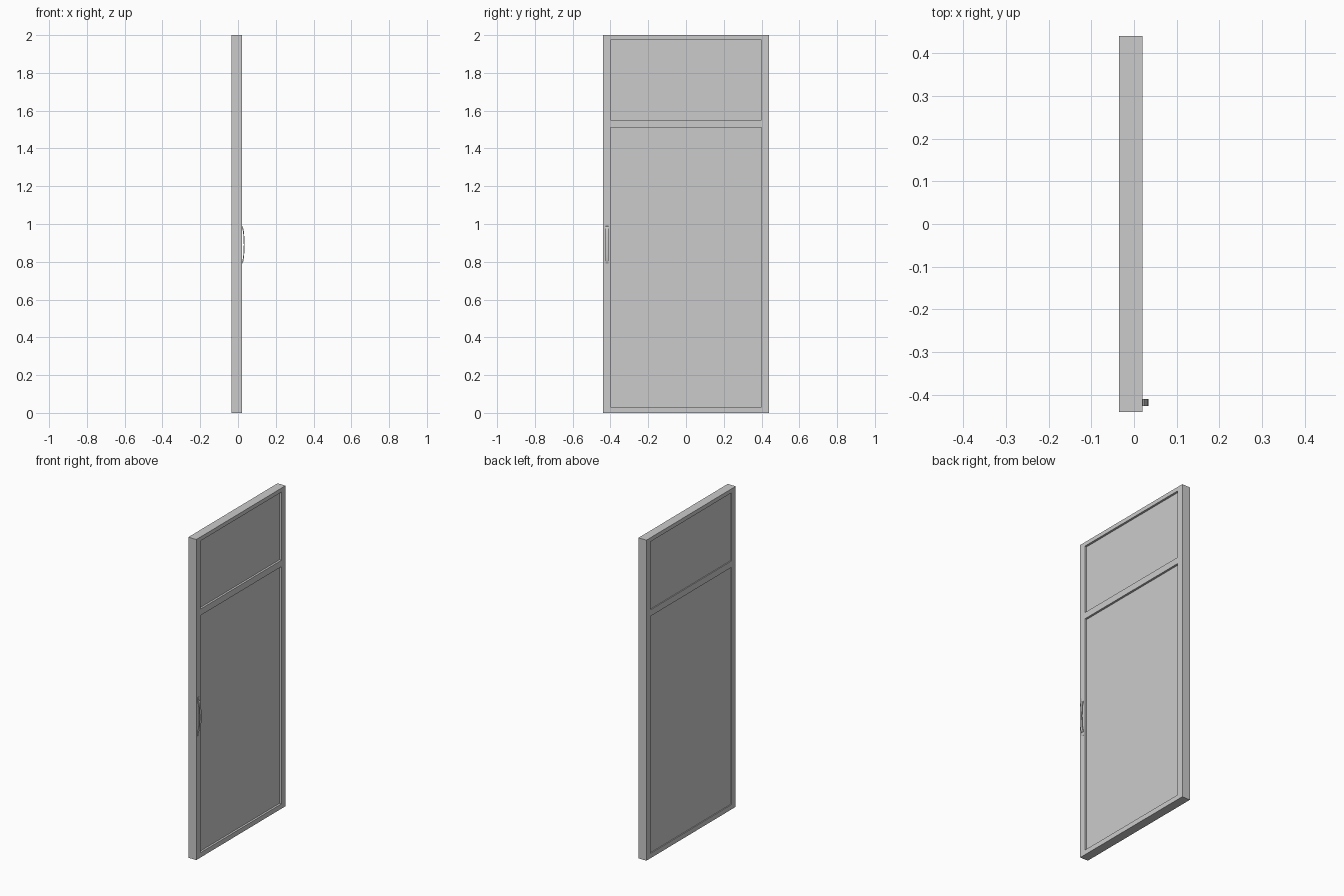
import bpy, bmesh, math

if "Cube" in bpy.data.objects:
    bpy.data.objects.remove(bpy.data.objects["Cube"])

X0, X1 = -0.035, 0.02      # frame depth
W, H = 0.44, 2.0           # half width, height
INNER = 0.40               # half width of the panel opening


def box(name, lo, hi, bevel=0.0):
    bm = bmesh.new()
    bmesh.ops.create_cube(bm, size=1)
    for v in bm.verts:
        v.co = [(a + b) / 2 + c * (b - a) for a, b, c in zip(lo, hi, v.co)]
    me = bpy.data.meshes.new(name)
    bm.to_mesh(me)
    bm.free()
    ob = bpy.data.objects.new(name, me)
    bpy.context.collection.objects.link(ob)
    if bevel:
        m = ob.modifiers.new("bevel", 'BEVEL')
        m.width = bevel
        m.segments = 2
    return ob


# Frame: two stiles and three rails
for side, y in (("left", -W), ("right", INNER)):
    box(side + "_stile", (X0, y, 0), (X1, y + W - INNER, H))
for name, z0, z1 in (("bottom_rail", 0, 0.03), ("middle_rail", 1.51, 1.55),
                     ("top_rail", 1.975, H)):
    box(name, (X0, -INNER, z0), (X1, INNER, z1))

# Recessed panels, deeper on the handle side
for name, z0, z1 in (("lower_panel", 0.03, 1.51), ("upper_panel", 1.55, 1.975)):
    box(name, (X0 + 0.006, -INNER, z0), (X1 - 0.013, INNER, z1))

# Bow handle: a thin strap swept along a shallow arch
HY, HZ, HALF = -0.418, 0.89, 0.10
N = 16
bm = bmesh.new()
rings = []
for i in range(N + 1):
    t = -1 + 2 * i / N
    z = HZ + HALF * math.sin(t * math.pi / 2)
    x = X1 - 0.002 + 0.0165 * math.cos(t * math.pi / 2) ** 0.7
    zi = HZ + (HALF - 0.008) * math.sin(t * math.pi / 2)
    xi = max(X1 - 0.002, x - 0.004)
    rings.append([bm.verts.new(p) for p in (
        (x, HY - 0.008, z), (x, HY + 0.008, z),
        (xi, HY + 0.008, zi), (xi, HY - 0.008, zi))])
for a, b in zip(rings, rings[1:]):
    for k in range(4):
        j = (k + 1) % 4
        bm.faces.new((a[k], a[j], b[j], b[k]))
bm.faces.new(rings[0])
bm.faces.new(rings[-1])
bmesh.ops.recalc_face_normals(bm, faces=bm.faces)
me = bpy.data.meshes.new("handle")
bm.to_mesh(me)
bm.free()
handle = bpy.data.objects.new("handle", me)
bpy.context.collection.objects.link(handle)
bpy.context.view_layer.objects.active = handle
handle.select_set(True)
bpy.ops.object.shade_smooth_by_angle(angle=math.radians(40))

# Thin mounting tabs above and below the handle
for name, z0, z1 in (("handle_tab_lower", 0.77, 0.80), ("handle_tab_upper", 0.98, 1.01)):
    box(name, (X1 - 0.002, HY - 0.008, z0), (X1 + 0.001, HY + 0.008, z1), 0.0005)
